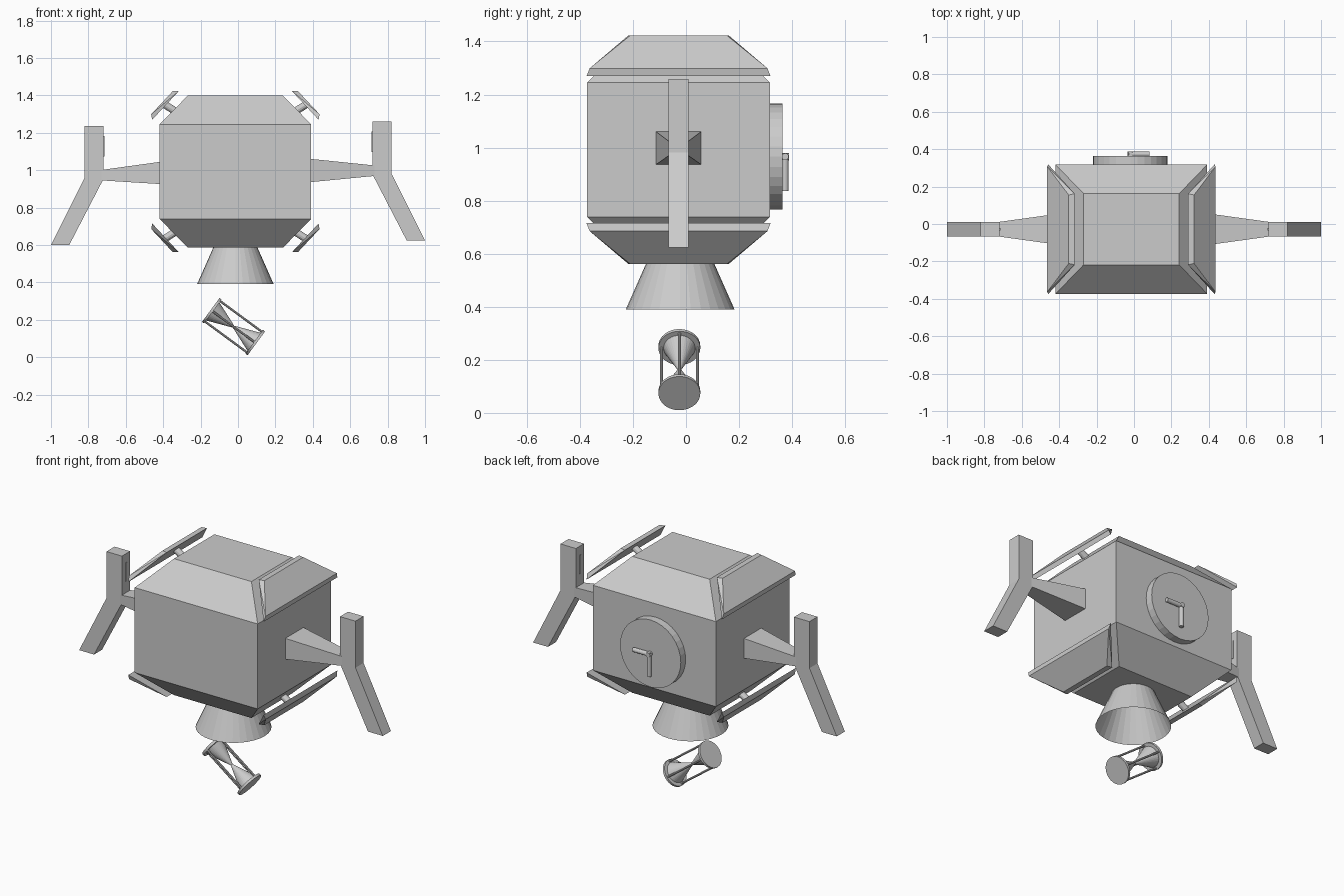
import bpy, bmesh, math
from mathutils import Vector, Matrix

cube = bpy.data.objects.get("Cube")
if cube:
    bpy.data.objects.remove(cube, do_unlink=True)

grey = bpy.data.materials.new("plain_grey")
grey.use_nodes = True
color = (0.6, 0.6, 0.6, 1)
grey.diffuse_color = color
grey.node_tree.nodes["Principled BSDF"].inputs["Base Color"].default_value = color

CX, CY, CZ = -0.014, -0.028, 0.992


def finish(name, bm, outward=True):
    if outward:
        bmesh.ops.recalc_face_normals(bm, faces=bm.faces[:])
    mesh = bpy.data.meshes.new(name)
    bm.to_mesh(mesh)
    bm.free()
    mesh.materials.append(grey)
    obj = bpy.data.objects.new(name, mesh)
    bpy.context.collection.objects.link(obj)
    return obj


def hull(name, points):
    """Convex solid around the points, with flat faces merged."""
    bm = bmesh.new()
    for p in points:
        bm.verts.new(p)
    bmesh.ops.convex_hull(bm, input=bm.verts[:])
    bmesh.ops.dissolve_limit(bm, angle_limit=0.02, verts=bm.verts[:], edges=bm.edges[:])
    return finish(name, bm)


def rod(name, a, b, r1, r2=None, sides=16, caps=True):
    """Cylinder or cone from a to b."""
    a, b = Vector(a), Vector(b)
    axis = b - a
    turn = axis.to_track_quat('Z', 'Y').to_matrix().to_4x4()
    bm = bmesh.new()
    bmesh.ops.create_cone(bm, cap_ends=caps, segments=sides, radius1=r1,
                          radius2=r1 if r2 is None else r2, depth=axis.length,
                          matrix=Matrix.Translation((a + b) / 2) @ turn)
    return finish(name, bm)


def box_points(x, hy, hz, y, z):
    return [(x, y + j * hy, z + k * hz) for j in (-1, 1) for k in (-1, 1)]


# Body: box with chamfered top and bottom
hull("body", [(CX + i * hx, CY + j * hy, CZ + k * hz)
              for hx, hy, hz in ((0.405, 0.345, 0.253), (0.255, 0.19, 0.406))
              for i in (-1, 1) for j in (-1, 1) for k in (-1, 1)])

# Four bevelled panels on short struts, parallel to the side chamfers
panel = ((0.303, 0.19, 0.43), (0.445, 0.347, 0.277),
         (0.335, 0.183, 0.43), (0.45, 0.335, 0.307))
for sx, side in ((1, "left"), (-1, "right")):
    for sz, level in ((1, "upper"), (-1, "lower")):
        def place(x, y, z):
            return (CX + sx * x, CY + y, CZ + sz * z)
        hull(f"{level}_{side}_panel", [place(x, j * y, z) for x, y, z in panel for j in (-1, 1)])
        rod(f"{level}_{side}_strut", place(0.325, 0, 0.325), place(0.38, 0, 0.36), 0.02, sides=12)

# Tapered arms ending in bent blades
blade = ((0.718, 1.247), (0.82, 1.247), (0.82, 0.97), (1.0, 0.612), (0.902, 0.612), (0.718, 0.967))
for sx, side, dz in ((1, "left", 0.012), (-1, "right", -0.012)):
    hull(f"{side}_arm", box_points(sx * 0.39, 0.085, 0.062, CY, 0.992 + dz / 2)
         + box_points(sx * 0.73, 0.038, 0.028, CY, 0.985 + dz))
    bm = bmesh.new()
    face = bm.faces.new([bm.verts.new((sx * x, CY - 0.038, z + dz)) for x, z in blade])
    grown = bmesh.ops.extrude_face_region(bm, geom=[face])
    bmesh.ops.translate(bm, vec=(0, 0.076, 0),
                        verts=[g for g in grown["geom"] if isinstance(g, bmesh.types.BMVert)])
    finish(f"{side}_blade", bm)
    # Slim raised strip on the inner face of the blade
    hull(f"{side}_blade_strip", box_points(sx * 0.72, 0.006, 0.055, CY, 1.14 + dz)
         + box_points(sx * 0.714, 0.006, 0.055, CY, 1.14 + dz))

# Clock on the back
rod("clock_disc", (-0.02, 0.3, 0.966), (-0.02, 0.363, 0.966), 0.2, sides=32)
rod("clock_pin", (-0.02, 0.36, 0.966), (-0.02, 0.388, 0.966), 0.014)
rod("long_clock_hand", (-0.02, 0.374, 0.978), (-0.02, 0.374, 0.836), 0.013)
rod("short_clock_hand", (-0.03, 0.374, 0.966), (0.084, 0.374, 0.966), 0.013)

# Open nozzle under the body
rod("nozzle", (CX, -0.022, 0.39), (CX, -0.022, 0.60), 0.205, 0.112, sides=32, caps=False)

# Tilted hourglass below the nozzle
center = Vector((-0.024, -0.025, 0.163))
axis = Vector((0.806, 0, -0.592)).normalized()
across = Vector((0, 1, 0))
other = axis.cross(across)
for s, end in ((-1, "upper"), (1, "lower")):
    rod(f"{end}_hourglass_cap", center + axis * s * 0.137, center + axis * s * 0.151, 0.079, sides=32)
    rod(f"{end}_hourglass_bulb", center + axis * s * 0.138, center - axis * s * 0.003,
        0.06, 0.005, sides=32)
for n in range(4):
    t = n * math.pi / 2
    offset = (across * math.cos(t) + other * math.sin(t)) * 0.068
    rod(f"hourglass_post_{n + 1}", center + offset - axis * 0.14, center + offset + axis * 0.14,
        0.006, sides=10)
